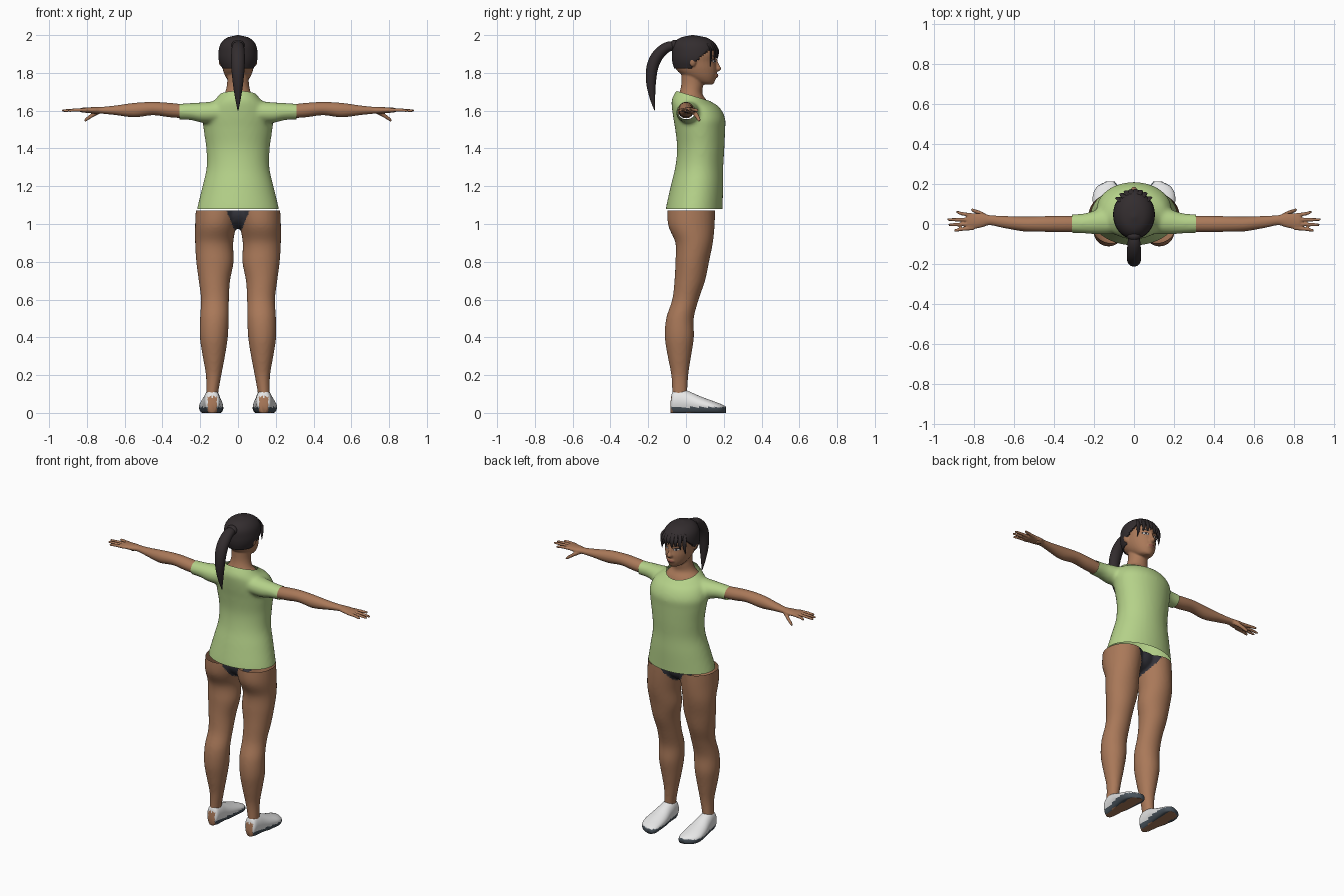
import bpy
import bmesh
import math
from mathutils import Vector
from mathutils.bvhtree import BVHTree

cube = bpy.data.objects.get("Cube")
if cube:
    bpy.data.objects.remove(cube)


def material(name, *rgb):
    mat = bpy.data.materials.new(name)
    mat.use_nodes = True
    mat.diffuse_color = (*rgb, 1)
    mat.node_tree.nodes["Principled BSDF"].inputs["Base Color"].default_value = (*rgb, 1)
    return mat


skin = material("brown skin", .40, .19, .10)
cloth = material("light green cloth", .46, .64, .25)
hair_dark = material("dark hair", .033, .026, .028)
shoe_white = material("shoe white", .8, .8, .8)
sole_grey = material("sole blue grey", .07, .09, .11)
underwear = material("dark underwear", .035, .035, .045)
eye_white = material("eye white", .75, .72, .68)
lip = material("lip brown", .30, .10, .07)


def spline(rows, steps=5):
    """Catmull-Rom rows of numbers."""
    rows = [Vector(r) for r in rows]
    rows = [rows[0] * 2 - rows[1]] + rows + [rows[-1] * 2 - rows[-2]]
    out = []
    for a, b, c, d in zip(rows, rows[1:], rows[2:], rows[3:]):
        for i in range(steps):
            t = i / steps
            out.append((b * 2 + (c - a) * t + (a * 2 - b * 5 + c * 4 - d) * t ** 2
                        + (b * 3 - a - c * 3 + d) * t ** 3) / 2)
    return out + [rows[-2]]


def skin_rings(bm, rings, caps=True):
    loops = [[bm.verts.new(p) for p in ring] for ring in rings]
    faces = []
    for a, b in zip(loops, loops[1:]):
        for i in range(len(a)):
            faces.append(bm.faces.new((a[i - 1], a[i], b[i], b[i - 1])))
    if caps:
        faces += [bm.faces.new(loops[0]), bm.faces.new(loops[-1])]
    bmesh.ops.recalc_face_normals(bm, faces=faces)


def loft(bm, axis, rows, side=1, n=32, caps=True):
    """Rows: position on axis, two centre values, two radii."""
    k = "xyz".index(axis)
    rings = []
    for pos, c1, c2, r1, r2 in spline(rows):
        ring = []
        for i in range(n):
            ang = math.tau * i / n
            p = [c1 + max(r1, .001) * math.cos(ang), c2 + max(r2, .001) * math.sin(ang)]
            p.insert(k, pos)
            ring.append((p[0] * side, p[1], p[2]))
        rings.append(ring)
    skin_rings(bm, rings, caps)


def strand(bm, rows, n=16):
    """Tapered lock; rows: x, y, z, half width, half depth."""
    rows = spline(rows)
    rings = []
    for i, r in enumerate(rows):
        tangent = (rows[min(i + 1, len(rows) - 1)] - rows[max(i - 1, 0)])
        out = Vector((0, -tangent[2], tangent[1])).normalized()
        wide = Vector((1, 0, 0))
        rings.append([Vector(r[:3]) + wide * (r[3] * math.cos(math.tau * j / n))
                      + out * (r[4] * math.sin(math.tau * j / n)) for j in range(n)])
    skin_rings(bm, rings)


def ball(bm, centre, radii):
    made = bmesh.ops.create_uvsphere(bm, u_segments=24, v_segments=16, radius=1)["verts"]
    for v in made:
        v.co = Vector(centre) + Vector(a * b for a, b in zip(v.co, radii))


def finish(name, bm, mats, rule=None):
    mesh = bpy.data.meshes.new(name)
    bm.normal_update()
    for f in bm.faces:
        f.smooth = True
        f.material_index = rule(f.calc_center_median(), f.normal) if rule else 0
    bm.to_mesh(mesh)
    bm.free()
    for m in mats:
        mesh.materials.append(m)
    obj = bpy.data.objects.new(name, mesh)
    bpy.context.collection.objects.link(obj)
    return obj


def fuse(name, bm, mats, voxel, smooth=4, cuts=(), rule=None):
    """Melt overlapping volumes into one surface, then trim it open."""
    obj = finish(name, bm, [])
    mod = obj.modifiers.new("fuse", "REMESH")
    mod.mode, mod.voxel_size = "VOXEL", voxel
    mod = obj.modifiers.new("soften", "SMOOTH")
    mod.iterations = smooth
    graph = bpy.context.evaluated_depsgraph_get()
    bm = bmesh.new()
    bm.from_mesh(obj.evaluated_get(graph).to_mesh())
    bpy.data.objects.remove(obj)
    for point, normal in cuts:
        bmesh.ops.bisect_plane(bm, geom=bm.verts[:] + bm.edges[:] + bm.faces[:],
                               plane_co=point, plane_no=normal, clear_outer=True)
    return finish(name, bm, mats, rule)


# Shirt: torso and both sleeves, open at hem, cuffs and neck
bm = bmesh.new()
loft(bm, "z", [(1.03, 0, .043, .224, .15), (1.08, 0, .043, .217, .15), (1.2, 0, .058, .188, .139),
               (1.3, 0, .07, .166, .127), (1.4, 0, .078, .168, .125), (1.5, 0, .075, .182, .132),
               (1.56, 0, .07, .187, .137), (1.62, 0, .05, .165, .125), (1.66, 0, .02, .12, .095),
               (1.71, 0, .015, .08, .065)], n=48)
for s in (1, -1):
    loft(bm, "x", [(.05, .02, 1.595, .07, .06), (.18, .01, 1.59, .062, .055),
                   (.25, .003, 1.595, .05, .045), (.34, .003, 1.595, .046, .041)], s)
fuse("shirt", bm, [cloth], .011, 6,
     [((0, 0, 1.08), (0, 0, -1)), ((.31, 0, 0), (1, 0, 0)), ((-.31, 0, 0), (-1, 0, 0)),
      ((0, .03, 1.68), (0, .3, 1))])

# Legs and hips, with briefs marked on the faces
bm = bmesh.new()
for s in (1, -1):
    loft(bm, "z", [(1.13, .105, .03, .115, .125), (1, .118, .028, .109, .124),
                   (.9, .126, .043, .101, .099), (.8, .122, .033, .099, .089),
                   (.7, .125, .02, .083, .081), (.6, .122, -.003, .074, .07),
                   (.5, .125, -.032, .076, .073), (.4, .128, -.035, .074, .077),
                   (.3, .128, -.035, .059, .062), (.2, .129, -.033, .041, .045),
                   (.1, .137, -.033, .032, .04), (.03, .137, -.033, .033, .04)], s)
ball(bm, (0, .035, 1.06), (.1, .1, .085))
fuse("legs", bm, [skin, underwear], .009, 4, [((0, 0, 1.072), (0, 0, 1))],
     lambda c, n: int(c.z > .95 and abs(c.x) < .02 + (.7 if c.y > .03 else .4) * (c.z - .97)))

# Arms with hands
for side, s in (("left", 1), ("right", -1)):
    bm = bmesh.new()
    loft(bm, "x", [(.27, 0, 1.595, .04, .036), (.36, 0, 1.603, .041, .038),
                   (.45, 0, 1.611, .039, .035), (.55, 0, 1.603, .037, .038),
                   (.65, .01, 1.602, .03, .025), (.72, .019, 1.602, .025, .018),
                   (.76, .018, 1.602, .035, .017), (.82, .012, 1.603, .041, .013),
                   (.835, .012, 1.603, .036, .009)], s)
    for base, tip, reach in ((.043, .06, .89), (.022, .022, .932), (0, -.004, .927), (-.02, -.032, .9)):
        loft(bm, "x", [(.8, base, 1.603, .01, .01), (.86, (base + tip) / 2, 1.603, .009, .009),
                       (reach - .006, tip, 1.6, .007, .007), (reach, tip, 1.6, .002, .002)], s, 12)
    loft(bm, "x", [(.73, .03, 1.597, .014, .012), (.765, .052, 1.58, .012, .013),
                   (.805, .068, 1.553, .009, .01), (.815, .071, 1.547, .003, .003)], s, 12)
    fuse(side + "_arm", bm, [skin], .0045, 3)

# Head, neck, nose and ears
bm = bmesh.new()
loft(bm, "z", [(1.58, 0, .04, .13, .1), (1.65, 0, .028, .108, .083), (1.69, 0, .025, .072, .062),
               (1.74, 0, .033, .058, .058), (1.82, 0, .035, .058, .06)])
loft(bm, "z", [(1.738, 0, .117, .02, .024), (1.75, 0, .098, .044, .052), (1.78, 0, .075, .066, .085),
               (1.82, 0, .055, .081, .108), (1.86, 0, .049, .087, .109), (1.9, 0, .048, .092, .113),
               (1.95, 0, .045, .08, .1), (1.98, 0, .04, .045, .055)])
loft(bm, "z", [(1.808, 0, .158, .012, .016), (1.822, 0, .163, .018, .024),
               (1.845, 0, .157, .01, .018), (1.88, 0, .148, .009, .014)], n=16)
ball(bm, (0, .152, 1.785), (.026, .018, .014))
for s in (1, -1):
    ball(bm, (s * .088, .035, 1.865), (.014, .02, .032))
head = fuse("head", bm, [skin], .005, 3)
surface = BVHTree.FromPolygons([v.co for v in head.data.vertices],
                               [p.vertices for p in head.data.polygons])


def face_plate(name, mat, x, z, rx, rz, tilt=0, lift=.002):
    """Thin oval laid onto the face."""
    bm = bmesh.new()
    rings = []
    for level in (1, .66, .33, .02):
        ring = []
        for i in range(20):
            ang = math.tau * i / 20
            dx, dz = rx * level * math.cos(ang), rz * level * math.sin(ang)
            px, pz = x + dx, z + dz + tilt * dx
            hit = surface.ray_cast(Vector((px, 1, pz)), Vector((0, -1, 0)))[0]
            ring.append((px, (hit.y if hit else .13) + lift, pz))
        rings.append(ring)
    skin_rings(bm, rings, False)
    finish(name, bm, [mat])


# Eyes, brows and lips
for side, s in (("left", 1), ("right", -1)):
    x = s * .036
    face_plate(side + "_lashes", hair_dark, x, 1.863, .02, .009, s * .15)
    face_plate(side + "_eye", eye_white, x, 1.861, .015, .006, s * .15, .003)
    face_plate(side + "_iris", hair_dark, x, 1.861, .006, .006, 0, .004)
    face_plate(side + "_brow", hair_dark, x, 1.886, .022, .004, s * .2)
face_plate("lips", lip, 0, 1.785, .024, .009)

# Hair cap, trimmed along the hairline
bm = bmesh.new()
loft(bm, "z", [(1.822, 0, .03, .082, .092), (1.86, 0, .045, .1, .118), (1.9, 0, .047, .104, .122),
               (1.95, 0, .045, .094, .113), (1.985, 0, .04, .06, .073), (2, 0, .035, .005, .005)], n=64)
bmesh.ops.delete(bm, context="FACES", geom=[
    f for f in bm.faces for c in [f.calc_center_median()]
    if len(f.verts) > 4 and c.z < 1.9 or c.y > .03 and c.z < min(1.84 + (c.y - .03) * .9, 1.922)])
cap = finish("hair_cap", bm, [hair_dark])
mod = cap.modifiers.new("thickness", "SOLIDIFY")
mod.thickness, mod.offset = .012, -1

# Fringe locks across the forehead and temples
bm = bmesh.new()
for x, drop in ((-.078, .09), (-.058, .06), (-.036, .045), (-.014, .055), (.008, .035),
                (.03, .05), (.052, .055), (.076, .09)):
    y = .047 + .122 * math.sqrt(1 - (x / .106) ** 2)
    strand(bm, [(x * .8, y - .02, 1.955, .013, .006), (x, y - .002, 1.925, .015, .006),
                (x * 1.03, y, 1.925 - drop * .5, .011, .005), (x * 1.08, y - .004, 1.925 - drop, .001, .001)])
finish("fringe", bm, [hair_dark])

# Ponytail with its gathered knot
bm = bmesh.new()
ball(bm, (0, -.06, 1.945), (.035, .025, .03))
strand(bm, [(0, -.04, 1.94, .026, .022), (0, -.095, 1.938, .032, .027), (0, -.148, 1.895, .036, .031),
            (0, -.178, 1.83, .035, .031), (0, -.185, 1.75, .028, .026), (0, -.178, 1.67, .016, .015),
            (0, -.165, 1.6, .002, .002)], 24)
finish("ponytail", bm, [hair_dark])


def shoe_colour(c, n):
    if c.y < -.045 and c.z < .085 and abs(abs(c.x) - .136) < .024:
        return 2
    if n.z < -.75 and abs(abs(c.x) - .14) < .035:
        return 2
    return int(c.z < .03)


# Shoes: low slip-ons with a dark sole edge and bare heel
for side, s in (("left", 1), ("right", -1)):
    bm = bmesh.new()
    loft(bm, "y", [(-.083, .136, .035, .016, .02), (-.07, .136, .062, .036, .056),
                   (-.03, .137, .066, .043, .066), (.02, .139, .058, .05, .058),
                   (.08, .141, .045, .061, .045), (.14, .142, .035, .064, .033),
                   (.185, .133, .028, .053, .023), (.212, .118, .025, .022, .013)], s, 40)
    for v in bm.verts:
        # flatten the underside and square off the sole
        if v.co.z < .04:
            v.co.z = max(.004, v.co.z * 1.4 - .016)
    low = min(v.co.z for v in bm.verts)
    for v in bm.verts:
        v.co.z -= low
    finish(side + "_shoe", bm, [shoe_white, sole_grey, skin], shoe_colour)
